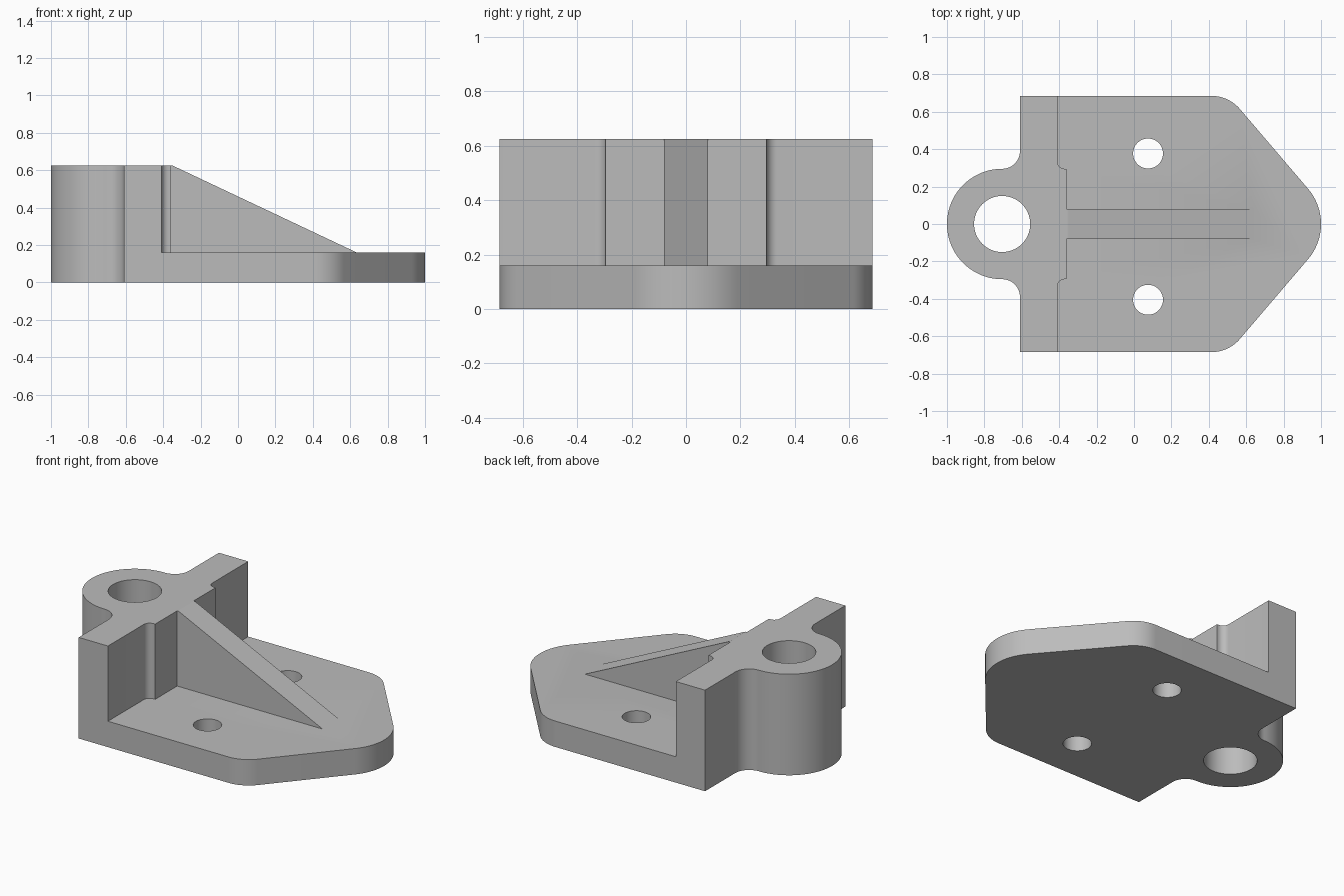
import bpy, bmesh
from math import radians, cos, sin
from mathutils import Vector

cube = bpy.data.objects.get("Cube")
if cube:
    bpy.data.objects.remove(cube, do_unlink=True)

HEIGHT, PLATE, HALF = 0.625, 0.16, 0.685

grey = bpy.data.materials.new("plain grey")
grey.use_nodes = True
grey.diffuse_color = (0.5, 0.5, 0.5, 1)
grey.node_tree.nodes["Principled BSDF"].inputs["Base Color"].default_value = (0.5, 0.5, 0.5, 1)


def arc(cx, cy, r, start, end, steps=16):
    angles = [radians(start + (end - start) * i / steps) for i in range(steps + 1)]
    return [(cx + r * cos(a), cy + r * sin(a)) for a in angles]


def mirrored(half):
    """Close a half outline (y >= 0) with its reflection in y."""
    return half + [(x, -y) for x, y in reversed(half) if abs(y) > 1e-5]


def extrude(name, points, offset):
    """Make a prism from 3D outline points."""
    bm = bmesh.new()
    face = bm.faces.new([bm.verts.new(p) for p in points])
    result = bmesh.ops.extrude_face_region(bm, geom=[face])
    moved = [v for v in result["geom"] if isinstance(v, bmesh.types.BMVert)]
    bmesh.ops.translate(bm, verts=moved, vec=Vector(offset))
    bmesh.ops.recalc_face_normals(bm, faces=bm.faces)
    mesh = bpy.data.meshes.new(name)
    bm.to_mesh(mesh)
    bm.free()
    mesh.materials.append(grey)
    obj = bpy.data.objects.new(name, mesh)
    bpy.context.collection.objects.link(obj)
    return obj


def combine(target, tool, operation):
    mod = target.modifiers.new(operation.lower(), "BOOLEAN")
    mod.operation, mod.solver, mod.object = operation, "EXACT", tool
    bpy.context.view_layer.objects.active = target
    bpy.ops.object.modifier_apply(modifier=mod.name)
    bpy.data.objects.remove(tool, do_unlink=True)


# Upright wall with round boss and filleted junctions
wall = ([(-0.36, 0), (-0.36, 0.295)]
        + arc(-0.37, 0.335, 0.04, 270, 180, 8)
        + [(-0.41, HALF), (-0.61, HALF)]
        + arc(-0.705, 0.39, 0.095, 0, -90)
        + arc(-0.705, 0, 0.295, 90, 180, 32)[1:])
bracket = extrude("bracket", [(x, y, 0) for x, y in mirrored(wall)], (0, 0, HEIGHT))

# Base plate tapering to a rounded nose
plate = ([(-0.5, HALF)]
         + arc(0.414, HALF - 0.2, 0.2, 90, 40.6)
         + arc(0.71, 0, 0.29, 40.6, 0))
base = extrude("base_plate", [(x, y, 0) for x, y in mirrored(plate)], (0, 0, PLATE))
combine(bracket, base, "UNION")

# Sloping central rib
slope = [(-0.45, 0.1), (0.635, 0.1), (0.635, PLATE), (-0.35, HEIGHT), (-0.45, HEIGHT)]
rib = extrude("rib", [(x, -0.08, z) for x, z in slope], (0, 0.16, 0))
combine(bracket, rib, "UNION")

# Bore through the boss and two bolt holes
for x, y, r in ((-0.705, 0, 0.15), (0.075, 0.377, 0.08), (0.075, -0.405, 0.08)):
    circle = arc(x, y, r, 0, 360, 64)[:-1]
    cutter = extrude("hole_cutter", [(px, py, -0.1) for px, py in circle], (0, 0, 1))
    cutter.hide_render = True
    combine(bracket, cutter, "DIFFERENCE")

# Smooth curved walls, crisp edges
bpy.ops.object.select_all(action="DESELECT")
bracket.select_set(True)
bpy.context.view_layer.objects.active = bracket
bpy.ops.object.shade_smooth_by_angle(angle=radians(30))
